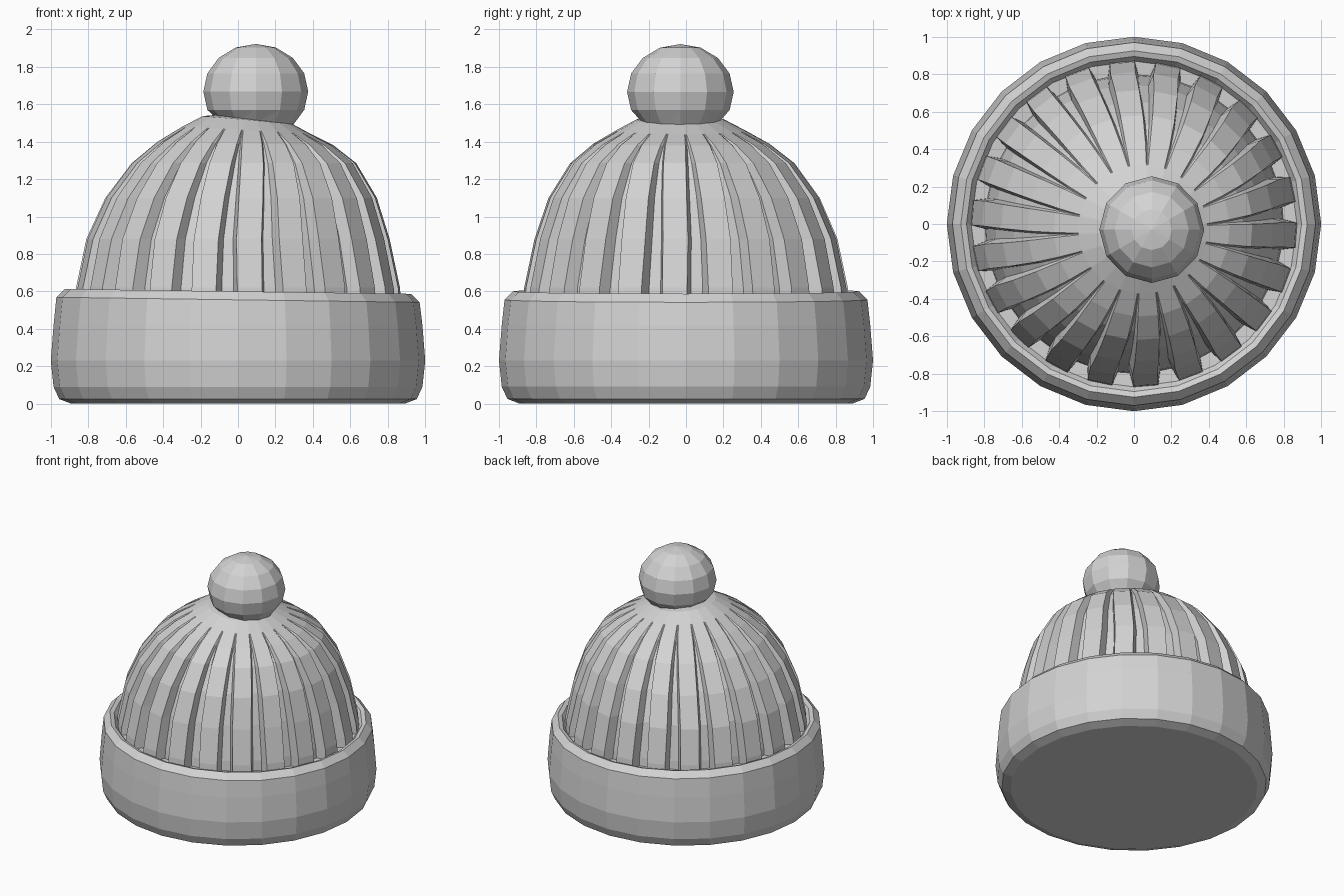
import bpy, bmesh, math

if "Cube" in bpy.data.objects:
    bpy.data.objects.remove(bpy.data.objects["Cube"])

wool = bpy.data.materials.new("light grey wool")
wool.diffuse_color = (0.65, 0.65, 0.65, 1)
wool.use_nodes = True
wool.node_tree.nodes["Principled BSDF"].inputs["Base Color"].default_value = wool.diffuse_color


def make_object(name, bm):
    bmesh.ops.recalc_face_normals(bm, faces=bm.faces)
    mesh = bpy.data.meshes.new(name)
    bm.to_mesh(mesh)
    bm.free()
    mesh.materials.append(wool)
    obj = bpy.data.objects.new(name, mesh)
    bpy.context.collection.objects.link(obj)
    return obj


def skin(name, rings):
    """Join rings of points into a closed, capped surface."""
    bm = bmesh.new()
    loops = [[bm.verts.new(p) for p in ring] for ring in rings]
    n = len(loops[0])
    for low, high in zip(loops, loops[1:]):
        for i in range(n):
            j = (i + 1) % n
            bm.faces.new((low[i], low[j], high[j], high[i]))
    bm.faces.new(loops[0][::-1])
    bm.faces.new(loops[-1])
    return make_object(name, bm)


# Folded brim: rounded band with a shelf inside its slightly tilted upper lip
SIDES = 24
brim_profile = [(0.89, 0.005), (0.955, 0.025), (0.985, 0.09), (1.0, 0.23),
                (0.985, 0.42), (0.97, 0.555), (0.925, 0.60), (0.895, 0.59),
                (0.87, 0.555), (0.70, 0.545)]
rings = []
for r, z in brim_profile:
    tilt = 0.014 if z > 0.5 else 0.0
    ring = []
    for i in range(SIDES):
        a = math.tau * i / SIDES
        x, y = r * math.cos(a), r * math.sin(a)
        ring.append((x, y, z - tilt * x if z > 0.01 else 0.0))
    rings.append(ring)
skin("folded_brim", rings)

# Ribbed crown: wide grooves at the brim narrow and fade out towards the top,
# which leans to one side
RIBS = 22
pitch = math.tau / RIBS
# radius, height, groove depth, half width of a rib as a share of the pitch
crown_profile = [(0.875, 0.50, 0.075, 0.27), (0.865, 0.62, 0.075, 0.27),
                 (0.81, 0.88, 0.07, 0.29), (0.725, 1.10, 0.065, 0.31),
                 (0.60, 1.285, 0.05, 0.35), (0.47, 1.39, 0.025, 0.40),
                 (0.345, 1.46, 0.0, 0.45), (0.24, 1.515, 0.0, 0.45),
                 (0.10, 1.54, 0.0, 0.45)]
rings = []
for r, z, depth, half in crown_profile:
    lean = max(0.0, (z - 0.9) / 0.6)
    tilt = 0.08 * max(0.0, (z - 1.35) / 0.15)
    root = min(half + 0.09, 0.48)
    ring = []
    for k in range(RIBS):
        centre = math.radians(-4) + k * pitch
        for offset, d in ((-root, depth), (-half, 0), (half, 0), (root, depth)):
            a = centre + offset * pitch
            x, y = (r - d) * math.cos(a), (r - d) * math.sin(a)
            ring.append((x + 0.05 * lean, y - 0.03 * lean, z - tilt * x))
    rings.append(ring)
skin("ribbed_crown", rings)

# Pompom: faceted ball, off centre, flattened where it rests on the crown
bm = bmesh.new()
bmesh.ops.create_uvsphere(bm, u_segments=12, v_segments=8, radius=1)
for v in bm.verts:
    x = v.co.x * 0.28 + 0.095
    y = v.co.y * 0.285 - 0.03
    z = v.co.z * 0.255 + 1.667
    v.co = (x, y, max(z, 1.505 - 0.06 * x))
bmesh.ops.triangulate(bm, faces=bm.faces)
make_object("pompom", bm)
